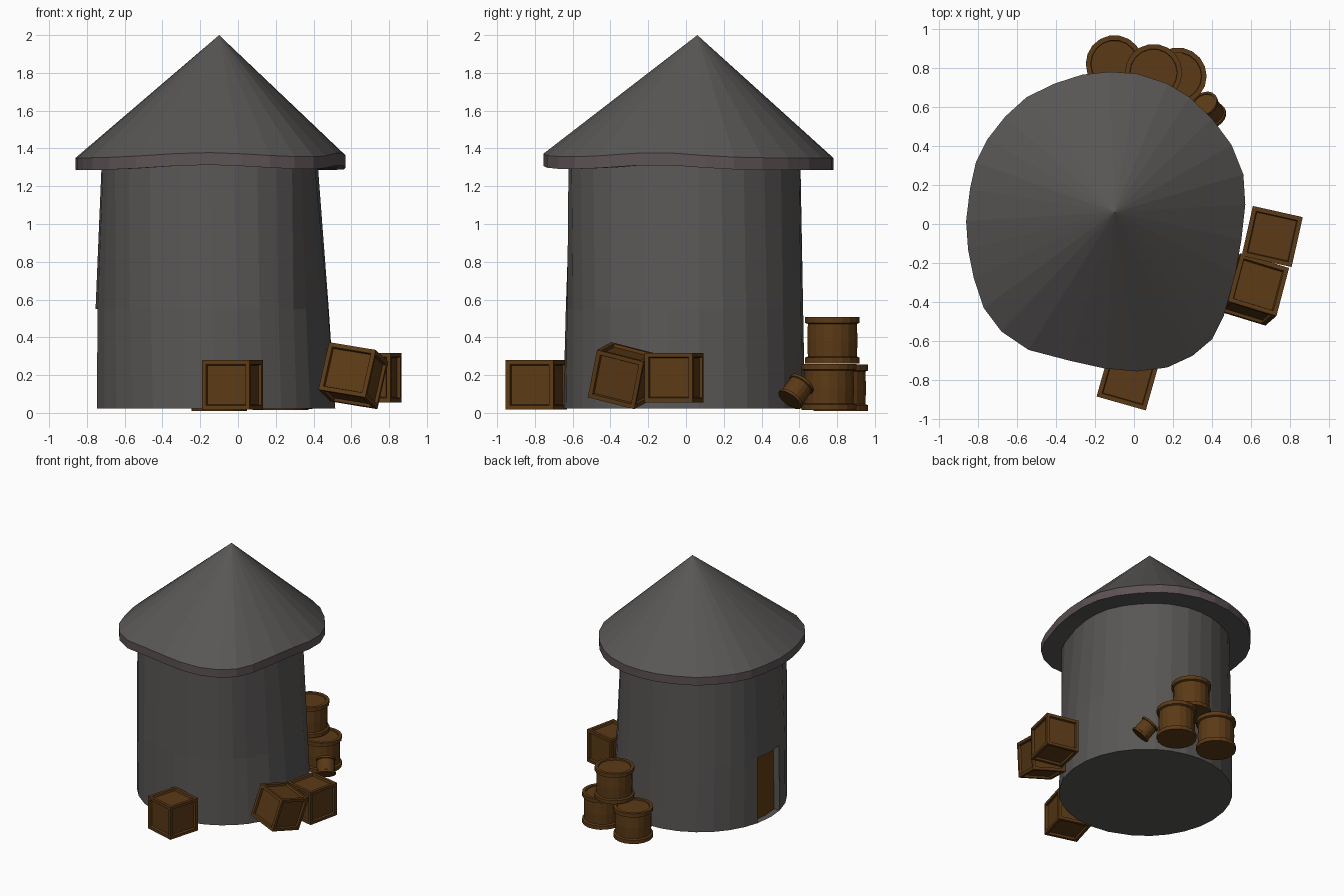
import bpy, bmesh, math
from mathutils import Vector, Euler

if "Cube" in bpy.data.objects:
    bpy.data.objects.remove(bpy.data.objects["Cube"])


def material(name, rgb):
    m = bpy.data.materials.new(name)
    m.diffuse_color = (*rgb, 1)
    m.use_nodes = True
    m.node_tree.nodes["Principled BSDF"].inputs["Base Color"].default_value = m.diffuse_color
    return m


STONE = material("stone", (0.10, 0.095, 0.092))
TRIM = material("trim", (0.11, 0.085, 0.09))
WOOD = material("wood", (0.105, 0.042, 0.008))
DOOR = material("door_wood", (0.12, 0.05, 0.006))


def finish(bm, name, *mats):
    bmesh.ops.recalc_face_normals(bm, faces=bm.faces)
    me = bpy.data.meshes.new(name)
    bm.to_mesh(me)
    bm.free()
    for m in mats:
        me.materials.append(m)
    ob = bpy.data.objects.new(name, me)
    bpy.context.collection.objects.link(ob)
    return ob


def ring(bm, pts):
    return [bm.verts.new(p) for p in pts]


def bridge(bm, a, b, mat=0):
    n = len(a)
    faces = []
    for i in range(n):
        f = bm.faces.new((a[i], a[(i + 1) % n], b[(i + 1) % n], b[i]))
        f.material_index = mat
        faces.append(f)
    return faces


# Uneven eaves outline seen from above, starting on the left side
C = Vector((-0.145, 0.01))
EAVES = [Vector(p) for p in [
    (-.86, .015), (-.84, .18), (-.81, .315), (-.75, .435), (-.66, .55), (-.55, .65),
    (-.405, .72), (-.265, .765), (-.125, .78), (.015, .77), (.17, .72), (.285, .65),
    (.40, .54), (.50, .405), (.56, .255), (.57, .10), (.55, -.08), (.52, -.255),
    (.46, -.47), (.40, -.59), (.30, -.675), (.17, -.735), (.015, -.755), (-.15, -.74),
    (-.33, -.70), (-.54, -.645), (-.68, -.55), (-.77, -.43), (-.82, -.28), (-.85, -.13)]]


def sag(p):
    a = math.degrees(math.atan2(p.y - C.y, p.x - C.x))
    return 0.028 * (math.exp(-((a + 14) / 24) ** 2) + math.exp(-((a + 92) / 28) ** 2))


# Roof: cone over a wavy rim band with a closed underside
bm = bmesh.new()
low = ring(bm, [(p.x, p.y, 1.285 + sag(p)) for p in EAVES])
top = ring(bm, [(p.x, p.y, 1.35 + sag(p)) for p in EAVES])
inner = ring(bm, [(*(C + (p - C) * 0.75), 1.29 + sag(p)) for p in EAVES])
bridge(bm, low, top, 1)
bridge(bm, low, inner)
bm.faces.new(inner)
apex = bm.verts.new((-0.1, 0.06, 2.0))
for i in range(len(top)):
    bm.faces.new((top[i], top[(i + 1) % len(top)], apex))
finish(bm, "roof", STONE, TRIM)

# Tower wall: round at the foot, following the eaves outline at the top
bm = bmesh.new()


def wall_ring(r, cx, z, blend):
    pts = []
    for p in EAVES:
        d = (p - C).normalized()
        q = (Vector((cx, -0.01)) + d * r).lerp(C + Vector((-.005, -.02)) + (p - C) * 0.8, blend)
        pts.append((q.x, q.y, z))
    return ring(bm, pts)


foot = wall_ring(0.64, -0.12, 0.024, 0)
mid = wall_ring(0.635, -0.13, 0.55, 0.25)
head = wall_ring(0.62, -0.15, 1.32, 1)
lower = bridge(bm, foot, mid)
bridge(bm, mid, head)
bm.faces.new(foot)
bm.faces.new(head)
bmesh.ops.recalc_face_normals(bm, faces=bm.faces)
# Recessed doorway on the left side
door = [lower[0], lower[-1]]
for f in door:
    f.material_index = 1
ext = bmesh.ops.extrude_face_region(bm, geom=door)["geom"]
new_faces = [g for g in ext if isinstance(g, bmesh.types.BMFace)]
bmesh.ops.translate(bm, vec=(0.05, 0, 0), verts=[g for g in ext if isinstance(g, bmesh.types.BMVert)])
old = [f for f in door if f.is_valid and f not in new_faces]
if old:
    bmesh.ops.delete(bm, geom=old, context='FACES')
for f in bm.faces:
    f.material_index = 1 if f in new_faces else 0
finish(bm, "tower_wall", STONE, DOOR)


# Crates: cubes with a raised frame around every face
def crate(name, loc, rot, size=0.262):
    bm = bmesh.new()
    bmesh.ops.create_cube(bm, size=size)
    faces = bm.faces[:]
    bmesh.ops.inset_individual(bm, faces=faces, thickness=0.032)
    bmesh.ops.inset_individual(bm, faces=faces, thickness=0.006, depth=-0.016)
    ob = finish(bm, name, WOOD)
    ob.location = loc
    ob.rotation_euler = [math.radians(a) for a in rot]


crate("front_crate", (-.03, -.793, .148), (0, 0, -15.8))
crate("side_crate", (.708, -.064, .187), (0, 0, -12.6))
crate("leaning_crate", (.61, -.335, .197), (-14, 9, -17))

# Barrels: turned profile with a lip at both ends and a sunken lid
PROFILE = [(.147, 0), (.147, .03), (.132, .036), (.135, .12), (.132, .209),
           (.147, .215), (.147, .245), (.122, .245), (.12, .235)]


def barrel(name, base, axis=(0, 0, 1), scale=1.0, sides=18):
    bm = bmesh.new()
    rings = [ring(bm, [(r * math.cos(2 * math.pi * i / sides), r * math.sin(2 * math.pi * i / sides), z)
                       for i in range(sides)]) for r, z in PROFILE]
    for a, b in zip(rings, rings[1:]):
        bridge(bm, a, b)
    bm.faces.new(rings[0])
    bm.faces.new(rings[-1])
    ob = finish(bm, name, WOOD)
    ob.location = base
    ob.scale = (scale,) * 3
    ob.rotation_euler = Vector(axis).to_track_quat('Z', 'Y').to_euler()


barrel("left_barrel", (-.10, .82, .01))
barrel("right_barrel", (.225, .757, .015))
barrel("top_barrel", (.10, .775, .262))
barrel("small_keg", (.405, .55, .068), (-.05, .07, .095), 0.5)
